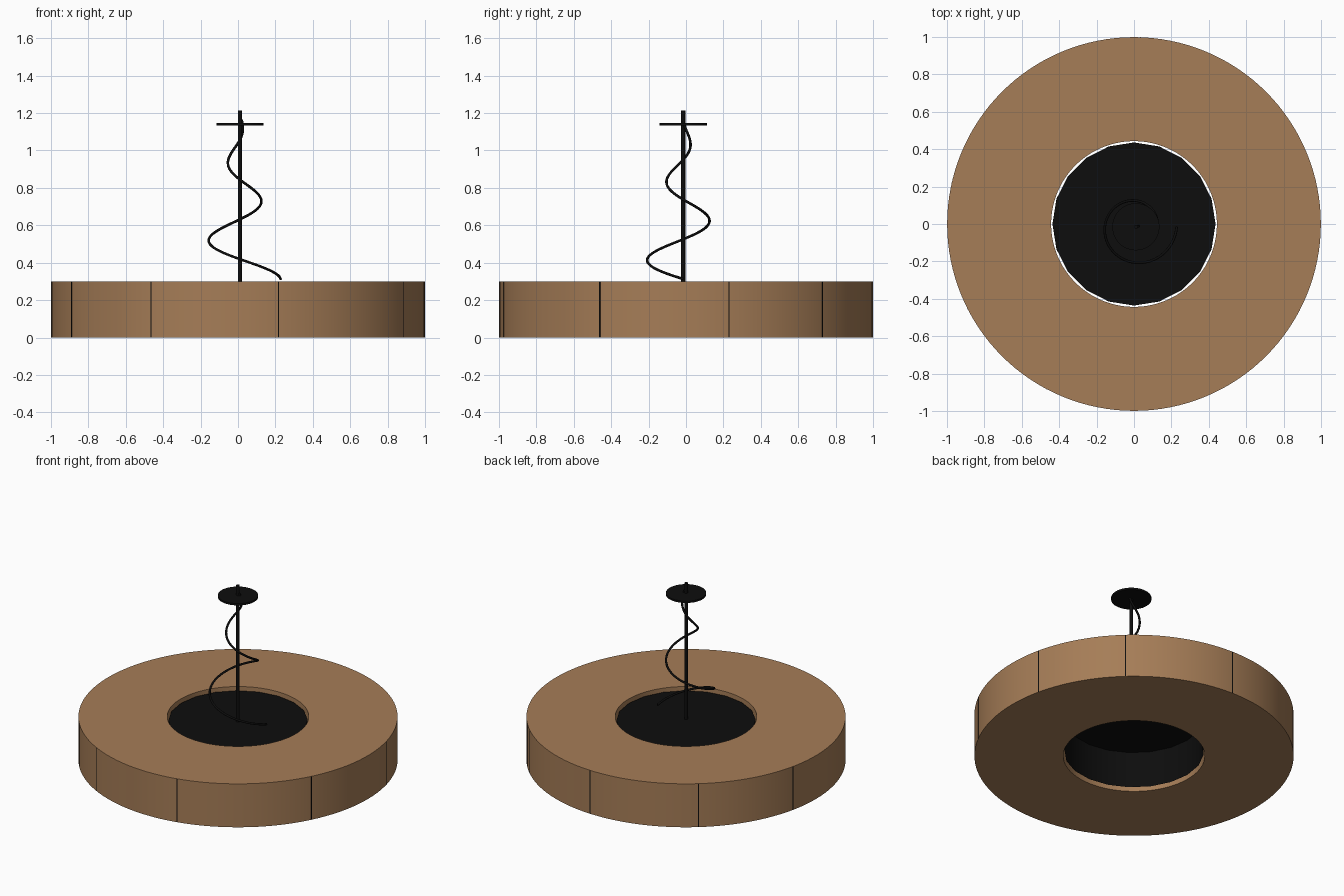
import bpy, bmesh
from math import pi, cos, sin, radians
from mathutils import Matrix

if "Cube" in bpy.data.objects:
    bpy.data.objects.remove(bpy.data.objects["Cube"])

CX, CY = 0.01, -0.015          # centre of the rod


def material(name, rgb):
    m = bpy.data.materials.new(name)
    m.diffuse_color = (*rgb, 1)
    m.use_nodes = True
    m.node_tree.nodes["Principled BSDF"].inputs["Base Color"].default_value = m.diffuse_color
    return m


wood = material("wood", (0.38, 0.205, 0.095))
black = material("black", (0.004, 0.004, 0.004))


def finish(name, bm, mat, smooth=True):
    bmesh.ops.recalc_face_normals(bm, faces=bm.faces)
    me = bpy.data.meshes.new(name)
    bm.to_mesh(me)
    bm.free()
    ob = bpy.data.objects.new(name, me)
    bpy.context.collection.objects.link(ob)
    me.materials.append(mat)
    if smooth:
        bpy.ops.object.select_all(action='DESELECT')
        bpy.context.view_layer.objects.active = ob
        ob.select_set(True)
        bpy.ops.object.shade_smooth_by_angle(angle=radians(30))
    return ob


def lathe(name, profile, sides, mat):
    """Spin a closed (radius, z) profile around z."""
    bm = bmesh.new()
    rings = [[bm.verts.new((r * cos(2 * pi * i / sides), r * sin(2 * pi * i / sides), z))
              for r, z in profile] for i in range(sides)]
    n = len(profile)
    for i in range(sides):
        a, b = rings[i], rings[(i + 1) % sides]
        for j in range(n):
            k = (j + 1) % n
            bm.faces.new((a[j], b[j], b[k], a[k]))
    return finish(name, bm, mat)


def cylinder(name, r, z0, z1, sides, mat, x=0, y=0):
    bm = bmesh.new()
    bmesh.ops.create_cone(bm, cap_ends=True, segments=sides, radius1=r, radius2=r,
                          depth=z1 - z0, matrix=Matrix.Translation((x, y, (z0 + z1) / 2)))
    return finish(name, bm, mat)


# Wooden ring
lathe("wooden_ring", [(0.443, 0), (0.999, 0), (0.999, 0.3), (0.443, 0.3)], 128, wood)

# Dark joints between the bent boards on the outer wall
for i, deg in enumerate((13.3, 47, 88, 129.5, 167, 207, 242.3, 282.5, 332.5)):
    bm = bmesh.new()
    bmesh.ops.create_cube(bm, size=1, matrix=Matrix.Rotation(radians(deg), 4, 'Z')
                          @ Matrix.Translation((0.998, 0, 0.15))
                          @ Matrix.Diagonal((0.004, 0.007, 0.298, 1)))
    finish(f"board_joint_{i + 1}", bm, black, smooth=False)

# Black cup in the hole, open underneath
bm = bmesh.new()
bmesh.ops.create_cone(bm, cap_ends=True, segments=20, radius1=0.436, radius2=0.436,
                      depth=0.25, matrix=Matrix.Translation((0, 0, 0.15)))
bottom = [f for f in bm.faces if f.normal.z < -0.9]
bmesh.ops.delete(bm, geom=bottom, context='FACES_ONLY')
finish("centre_cup", bm, black)

# Rod and round plate near its tip
cylinder("rod", 0.011, 0.27, 1.215, 16, black, CX, CY)
cylinder("top_plate", 0.126, 1.134, 1.147, 48, black, CX, CY)

# Tapering wire spiral, two turns
cu = bpy.data.curves.new("spiral_wire", 'CURVE')
cu.dimensions = '3D'
cu.bevel_depth = 0.007
cu.bevel_resolution = 2
cu.use_fill_caps = True
sp = cu.splines.new('POLY')
N = 120
sp.points.add(N)
for i, p in enumerate(sp.points):
    t = i / N
    r = 0.218 - 0.208 * t
    a = -4 * pi * t
    p.co = (CX + r * cos(a), CY + r * sin(a), 0.313 + 0.85 * t, 1)
ob = bpy.data.objects.new("spiral_wire", cu)
bpy.context.collection.objects.link(ob)
cu.materials.append(black)
